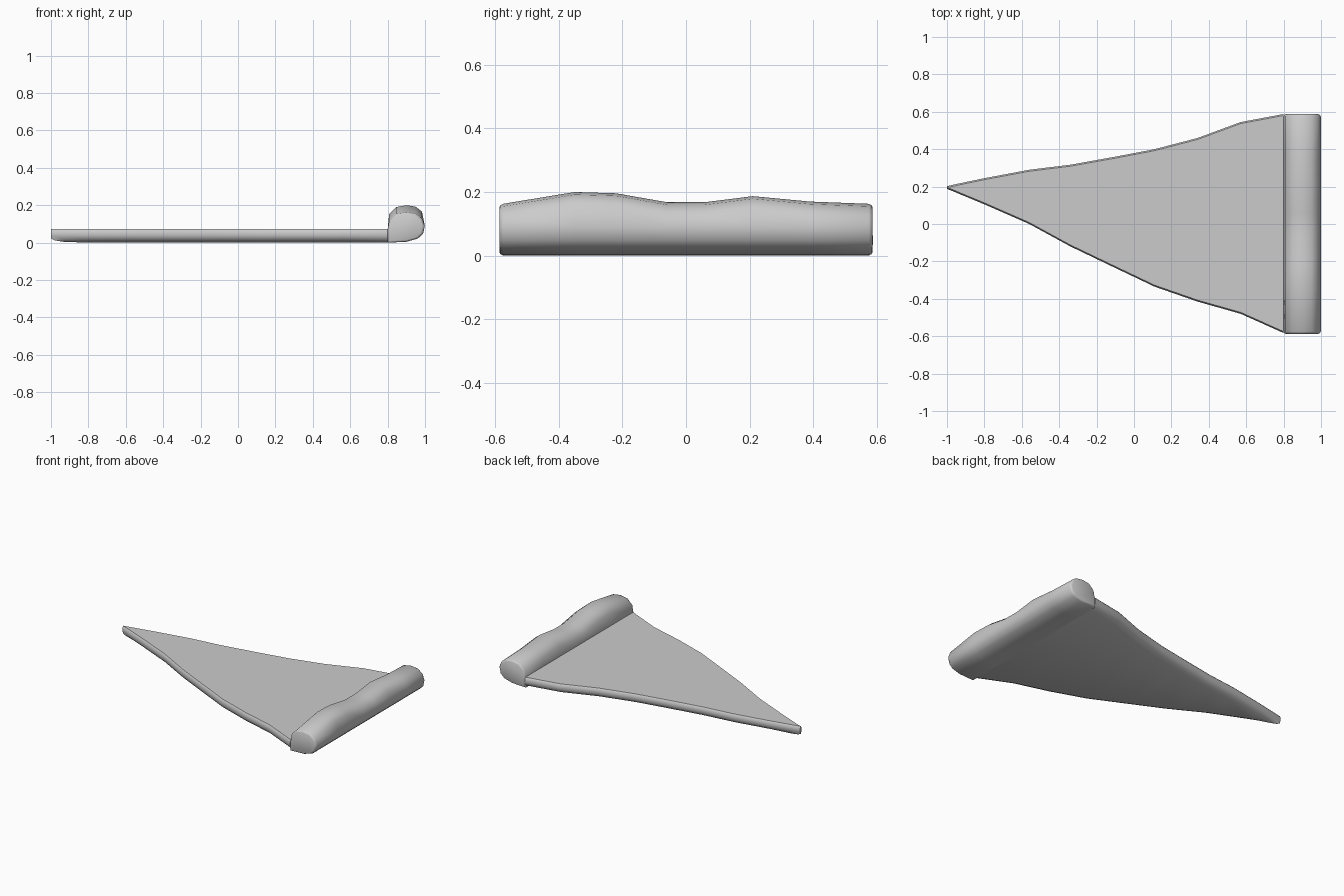
import bpy, bmesh
from mathutils import Vector

if "Cube" in bpy.data.objects:
    bpy.data.objects.remove(bpy.data.objects["Cube"])


def loft(name, rings, angle):
    """Skin a list of equal-length closed rings and cap both ends."""
    bm = bmesh.new()
    vs = [[bm.verts.new(p) for p in r] for r in rings]
    n = len(rings[0])
    for a, b in zip(vs, vs[1:]):
        for i in range(n):
            j = (i + 1) % n
            bm.faces.new((a[i], a[j], b[j], b[i]))
    bm.faces.new(vs[0][::-1])
    bm.faces.new(vs[-1])
    bmesh.ops.recalc_face_normals(bm, faces=bm.faces[:])
    me = bpy.data.meshes.new(name)
    bm.to_mesh(me)
    bm.free()
    ob = bpy.data.objects.new(name, me)
    bpy.context.collection.objects.link(ob)
    bpy.ops.object.select_all(action='DESELECT')
    ob.select_set(True)
    bpy.context.view_layer.objects.active = ob
    bpy.ops.object.shade_smooth_by_angle(angle=angle)
    return ob


# Tapering flat blade: (x, low y, high y) stations, crisp top and rounded underside
stations = [(-1.0, 0.188, 0.202), (-0.98, 0.18, 0.207), (-0.93, 0.159, 0.218),
            (-0.8, 0.105, 0.245), (-0.56, 0.0, 0.29), (-0.34, -0.12, 0.317),
            (-0.1, -0.235, 0.36), (0.11, -0.335, 0.4), (0.34, -0.415, 0.46),
            (0.57, -0.48, 0.545), (0.8, -0.583, 0.588)]
edge = [(0.008, 0.072), (0.0, 0.062), (0.0, 0.035), (0.012, 0.015), (0.045, 0.0)]
tip_floor = {-1.0: 0.022, -0.98: 0.012, -0.93: 0.004}
rings = []
for x, lo, hi in stations:
    half = (hi - lo) / 2
    floor = tip_floor.get(x, 0.0)
    side = [(min(d, half * 0.85), max(z, floor + z * 0.2)) for d, z in edge]
    rings.append([(x, lo + d, z) for d, z in side] +
                 [(x, hi - d, z) for d, z in reversed(side)])
loft("blade", rings, 0.7)

# Thick rolled end: teardrop section swept along y with a wavy top
section = [(0.80, 0.0), (0.80, 0.07), (0.808, 0.115), (0.845, 0.153), (0.9, 0.163),
           (0.95, 0.155), (0.984, 0.128), (0.999, 0.09), (0.99, 0.048),
           (0.962, 0.022), (0.9, 0.004)]
wave = [(-0.575, 0.0), (-0.35, 0.037), (-0.22, 0.033), (-0.06, 0.005), (0.06, 0.005),
        (0.21, 0.024), (0.39, 0.007), (0.575, 0.0)]
centre = Vector((0.89, 0.08))


def roll_ring(y, rise, scale=1.0):
    out = []
    for x, z in section:
        z += rise if z > 0.1 else 0
        p = centre + (Vector((x, z)) - centre) * scale
        out.append((p.x, y, p.y))
    return out


rings = [roll_ring(-0.587, 0, 0.87), roll_ring(-0.584, 0, 0.94)]
rings += [roll_ring(y, r) for y, r in wave]
rings += [roll_ring(0.584, 0, 0.94), roll_ring(0.587, 0, 0.87)]
loft("rolled_end", rings, 0.7)
